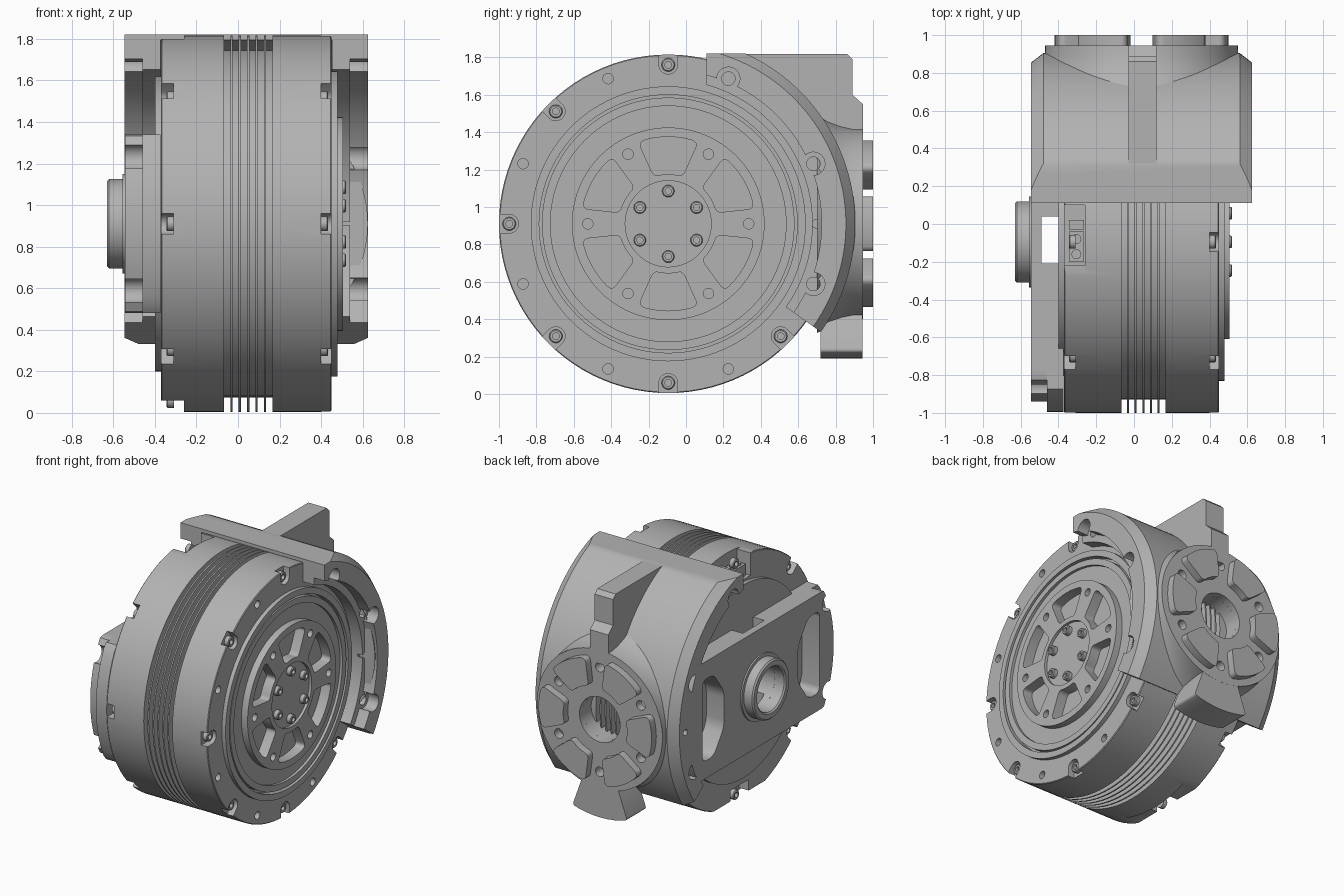
import bpy, bmesh, math
from math import cos, sin, pi, radians

if "Cube" in bpy.data.objects:
    bpy.data.objects.remove(bpy.data.objects["Cube"])

AXIS = (-0.095, 0.91)      # motor axis in (y, z)
MOUNT = (0.04, 0.91)       # rear mount axis in (x, z)

metal = bpy.data.materials.new("light_grey_metal")
metal.use_nodes = True
GREY = (0.45, 0.45, 0.45, 1)
metal.diffuse_color = GREY
metal.node_tree.nodes["Principled BSDF"].inputs["Base Color"].default_value = GREY


def place(axis, u, v, w):
    return {"x": (w, u, v), "y": (u, w, v), "z": (u, v, w)}[axis]


def polar(c, r, deg):
    return c[0] + r * cos(radians(deg)), c[1] + r * sin(radians(deg))


def circle(c, r, n=24):
    return [polar(c, r, 360 * i / n) for i in range(n)]


def rect(u0, u1, v0, v1):
    return [(u0, v0), (u1, v0), (u1, v1), (u0, v1)]


def sector(c, r0, r1, mid, h0, h1, n=8):
    arc = lambda r, h, s: [polar(c, r, mid + s * h * (2 * i / n - 1)) for i in range(n + 1)]
    return arc(r1, h1, 1) + arc(r0, h0, -1)


def notch(deg, r=0.85, w=0.05):
    # U-shaped outline open towards the rim
    pts = [(r - w * sin(radians(t)), w * cos(radians(t))) for t in range(0, 181, 20)]
    pts = [(1.0, w)] + pts + [(1.0, -w)]
    c, s = cos(radians(deg)), sin(radians(deg))
    return [(AXIS[0] + a * c - b * s, AXIS[1] + a * s + b * c) for a, b in pts]


def prism(bm, pts, lo, hi, axis="x", rounding=0):
    ends = [[bm.verts.new(place(axis, u, v, w)) for u, v in pts] for w in (lo, hi)]
    n = len(pts)
    faces = [bm.faces.new(e) for e in ends]
    for i in range(n):
        j = (i + 1) % n
        faces.append(bm.faces.new((ends[0][i], ends[0][j], ends[1][j], ends[1][i])))
    bmesh.ops.recalc_face_normals(bm, faces=faces)
    if rounding:
        sides = [bm.edges.get((a, b)) for a, b in zip(*ends)]
        sharp = [e for e in sides if e.calc_face_angle(0) > 0.6]
        bmesh.ops.bevel(bm, geom=sharp, offset=rounding, segments=4, profile=0.5, affect="EDGES")


def lathe(bm, profile, c=AXIS, axis="x", n=96, start=0, end=360, loop=False):
    # profile holds (position along axis, radius)
    full = end - start == 360
    count = n if full else n + 1
    rings = [[bm.verts.new(place(axis, *polar(c, r, start + (end - start) * i / n), w))
              for w, r in profile] for i in range(count)]
    m, faces = len(profile), []
    for i in range(n):
        a, b = rings[i], rings[(i + 1) % count]
        for j in range(m if loop else m - 1):
            k = (j + 1) % m
            faces.append(bm.faces.new((a[j], a[k], b[k], b[j])))
    if not full:
        faces += [bm.faces.new(rings[0]), bm.faces.new(rings[-1])]
    bmesh.ops.remove_doubles(bm, verts=[v for r in rings for v in r], dist=1e-5)


def make(name, bm, cutter=None):
    def to_object(nm, b):
        bmesh.ops.recalc_face_normals(b, faces=b.faces)
        me = bpy.data.meshes.new(nm)
        b.to_mesh(me)
        b.free()
        ob = bpy.data.objects.new(nm, me)
        bpy.context.collection.objects.link(ob)
        return ob
    ob = to_object(name, bm)
    if cutter:
        tool = to_object("cutter", cutter)
        tool.hide_render = True
        mod = ob.modifiers.new("cut", "BOOLEAN")
        mod.operation, mod.solver, mod.use_self, mod.object = "DIFFERENCE", "EXACT", True, tool
        dg = bpy.context.evaluated_depsgraph_get()
        mesh = bpy.data.meshes.new_from_object(ob.evaluated_get(dg))
        ob.modifiers.clear()
        ob.data = mesh
        bpy.data.objects.remove(tool)
    ob.data.materials.clear()
    ob.data.materials.append(metal)
    bpy.ops.object.select_all(action="DESELECT")
    ob.select_set(True)
    bpy.context.view_layer.objects.active = ob
    bpy.ops.object.shade_smooth_by_angle(angle=radians(28))
    return ob


# Motor housing with cooling fins and stepped output face
profile = [(-.40, 0), (-.40, .71), (-.37, .71), (-.37, .9), (-.365, .905)]
for i in range(6):
    x = -.067 + i * .0405
    profile += [(x, .905), (x, .835), (x + .03, .835), (x + .03, .905)]
profile += [(.445, .905), (.45, .9), (.45, .735), (.48, .735), (.48, .69), (.43, .69), (.43, .675),
            (.475, .675), (.475, .63), (.455, .63), (.455, .515), (.505, .515), (.505, .23),
            (.485, .23), (.485, 0)]
body, cut = bmesh.new(), bmesh.new()
lathe(body, profile)
RIM = range(90, 316, 45)
for a in RIM:
    prism(cut, notch(a), .40, .5)
    prism(cut, notch(a), -.5, -.31)
for a in range(112, 300, 45):
    prism(cut, circle(polar(AXIS, .84, a + .5), .028, 16), .40, .5)
for a in range(0, 360, 60):
    prism(cut, sector(AXIS, .265, .465, a + 30, 17, 20), .43, .55, rounding=.03)
    prism(cut, circle(polar(AXIS, .43, a), .028, 16), .45, .55)
prism(cut, rect(-.6, .5, -.1, .06), -.5, -.26)
prism(cut, rect(-.6, .5, 1.8, 1.9), -.5, -.26)
prism(cut, rect(-.22, .1, 1.635, 1.9), -.5, -.26)
prism(cut, rect(-.2, .01, -.1, .14), -.5, -.29)
make("motor_housing", body, cut)

# Socket-head bolts on the hub and around both rims
bolts = bmesh.new()


def bolt(c, base, d, r=.036):
    lathe(bolts, [(base, 0), (base, r), (base + d * .03, r), (base + d * .035, r * .85),
                  (base + d * .035, r * .5), (base + d * .012, r * .5), (base + d * .012, 0)],
          c, n=18)


for a in range(30, 390, 60):
    bolt(polar(AXIS, .175, a), .484, 1, .033)
for a in RIM:
    bolt(polar(AXIS, .85, a), .399, 1)
    bolt(polar(AXIS, .85, a), -.309, -1)
make("bolts", bolts)

# Cable connector in the top cavity
conn = bmesh.new()
prism(conn, rect(-.2, -.04, 1.6, 1.72), -.345, -.265)
prism(conn, rect(-.03, .02, 1.6, 1.75), -.345, -.265)
for y in (-.16, -.08):
    prism(conn, circle((-.305, y), .026, 16), 1.71, 1.735, "z")
make("connector", conn)

# Curved bracket wrapping the back of the motor, flanged on both sides
saddle, cut = bmesh.new(), bmesh.new()
lathe(saddle, [(-.545, .82), (-.545, .95), (-.48, 1), (.56, 1), (.625, .95), (.625, .82),
               (.54, .82), (.54, .77), (.452, .77), (.452, .908), (-.372, .908), (-.372, .77),
               (-.46, .77), (-.46, .82)], n=56, start=-35.3, end=100, loop=True)
prism(cut, rect(-.9, .11, .5, 2.2), -1, 1)
prism(cut, rect(-.9, 1.5, 1.82, 2.2), -1, 1)
for a in (-22.5, 22.5, 67.5):
    p = polar(AXIS, .84, a)
    prism(cut, circle(p, .062), .54, .7)
    prism(cut, circle(p, .062), -.7, -.46)
    prism(cut, circle(p, .036), .48, .6)
    prism(cut, circle(p, .036), -.6, -.40)
prism(cut, circle(polar(AXIS, .79, 0), .022, 16), .5, .7)
prism(cut, circle(polar(AXIS, .88, 0), .022, 16), -.7, -.5)
prism(cut, circle(MOUNT, .165, 40), .4, 1.1, "y")
make("saddle_bracket", saddle, cut)

# Round rear mount blended into the bracket, with raised pads
boss, cut = bmesh.new(), bmesh.new()
lathe(boss, [(.7, .165), (.7, .585), (.76, .55), (.83, .525), (.89, .512), (.945, .51), (.945, .165)],
      MOUNT, "y", 72, loop=True)
for a in range(30, 390, 60):
    prism(cut, circle(polar(MOUNT, .385, a), .035, 20), .85, 1.1, "y")
make("rear_mount", boss, cut)
pads = bmesh.new()
for a in range(0, 360, 60):
    prism(pads, sector(MOUNT, .26, .46, a, 18, 20), .94, 1.0, "y", rounding=.035)
make("mount_pads", pads)

# Upright fin above the mount and flared foot below it
fin = bmesh.new()
prism(fin, [(.3, 1.819), (.86, 1.819), (.89, 1.79), (.89, 1.6), (.945, 1.55), (.945, 1.32),
            (.72, 1.32), (.3, 1.72)], -.03, .12)
make("top_fin", fin)
foot = bmesh.new()
prism(foot, sector(MOUNT, .46, .72, 270, 17, 18), .72, .944, "y", rounding=.02)
make("bottom_foot", foot)

# Bridge plate across the other side, with windows, relief slot and bolt seats


def band(r):
    return [(y, max(.48, min(1.34, z))) for y, z in circle(AXIS, r, 96)]


for name, r, lo, hi in (("bridge_outer", .845, -.544, -.46), ("bridge_inner", .9, -.46, -.372)):
    plate, cut = bmesh.new(), bmesh.new()
    prism(plate, band(r), lo, hi)
    for s in (-1, 1):
        window = [(AXIS[0] + s * u, AXIS[1] + v) for u, v in
                  ((.43, -.13), (.55, -.3), (.68, -.3), (.68, .3), (.55, .3), (.43, .13))]
        prism(cut, window, -.7, -.3, rounding=.045)
    for a in (157.5, 202.5):
        p = polar(AXIS, .84, a)
        prism(cut, circle(p, .062), -.7, -.4605)
        prism(cut, circle(p, .036), -.6, -.40)
    prism(cut, rect(-.21, .04, .3, 1.5), -.49, -.3)
    prism(cut, circle(AXIS, .16, 40), -.7, -.42)
    make(name, plate, cut)

# Hollow collar on the bridge plate
collar = bmesh.new()
lathe(collar, [(-.53, .16), (-.53, .24), (-.555, .24), (-.555, .215), (-.62, .215), (-.63, .205),
               (-.63, .17), (-.62, .16)], n=64, loop=True)
make("bridge_collar", collar)
